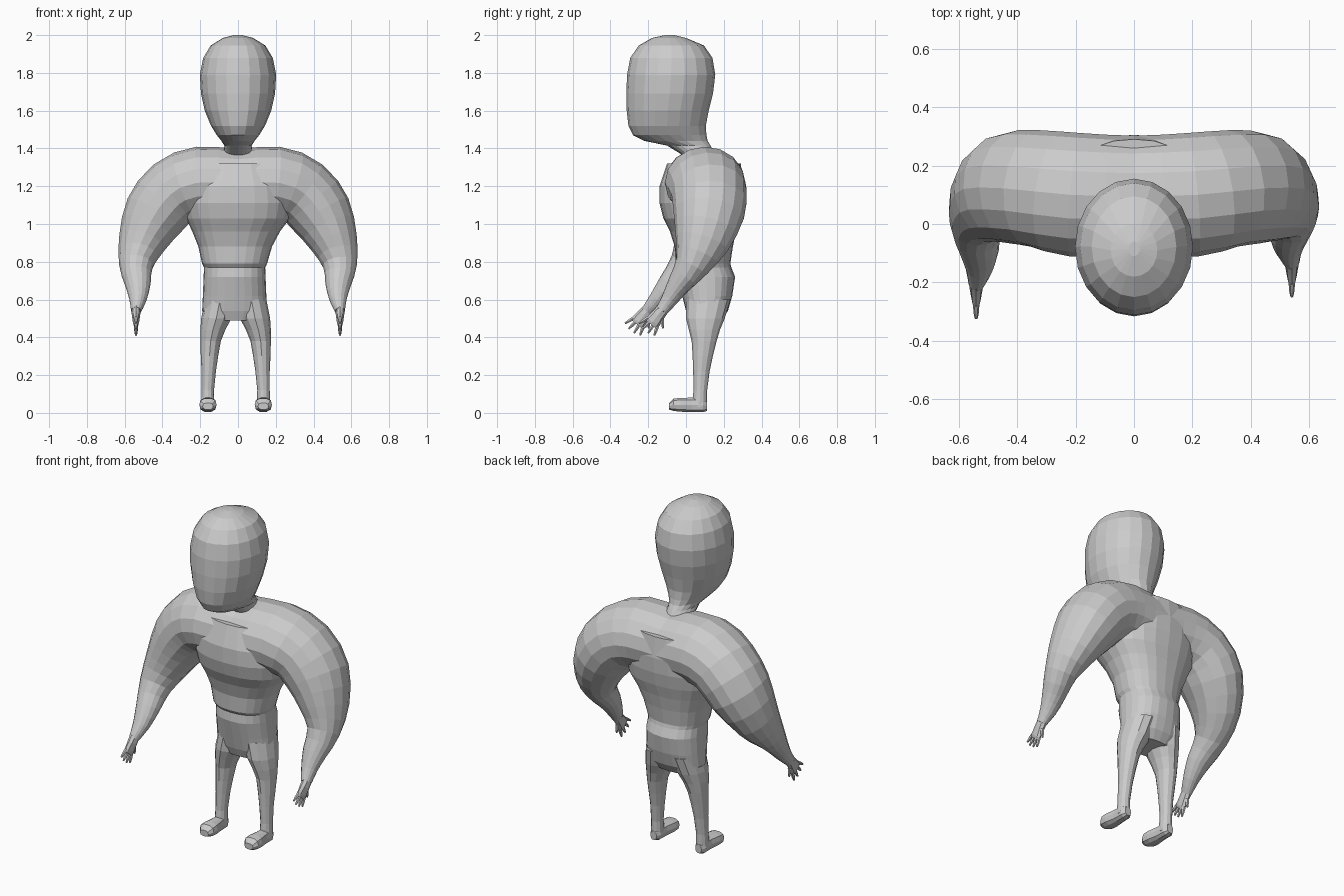
import bpy, bmesh, math
from mathutils import Vector

if "Cube" in bpy.data.objects:
    bpy.data.objects.remove(bpy.data.objects["Cube"])

GREY = (0.6, 0.6, 0.6, 1)
mat = bpy.data.materials.new("clay grey")
mat.use_nodes = True
mat.diffuse_color = GREY
mat.node_tree.nodes["Principled BSDF"].inputs["Base Color"].default_value = GREY

X, Y, Z = Vector((1, 0, 0)), Vector((0, 1, 0)), Vector((0, 0, 1))


def refine(rows, steps):
    """Catmull-Rom subdivision of a list of ring parameters."""
    out, last = [], len(rows) - 1
    for i in range(last):
        a, b, c, d = (rows[max(0, min(last, i + k))] for k in (-1, 0, 1, 2))
        for s in range(steps):
            t = s / steps
            out.append([q + 0.5 * t * (r - p + t * (2 * p - 5 * q + 4 * r - w + t * (3 * (q - r) + w - p)))
                        for p, q, r, w in zip(a, b, c, d)])
    return out + [list(rows[-1])]


def loft(name, rows, sides=20, axis=None, ref=Y, power=2.0):
    """Closed skin through elliptical rings: x, y, z, half width, half depth."""
    bm, rings = bmesh.new(), []
    centres = [Vector(r[:3]) for r in rows]
    for i, row in enumerate(rows):
        d = axis or (centres[min(i + 1, len(rows) - 1)] - centres[max(i - 1, 0)]).normalized()
        v = (ref - d * ref.dot(d)).normalized()
        u = v.cross(d)
        ring = []
        for k in range(sides):
            a = math.tau * k / sides
            c, s = math.cos(a), math.sin(a)
            c, s = (math.copysign(abs(n) ** (2 / power), n) for n in (c, s))
            ring.append(bm.verts.new(centres[i] + u * c * row[3] + v * s * row[4]))
        rings.append(ring)
    for a, b in zip(rings, rings[1:]):
        for k in range(sides):
            n = (k + 1) % sides
            bm.faces.new((a[k], a[n], b[n], b[k]))
    bm.faces.new(rings[0])
    bm.faces.new(rings[-1])
    bmesh.ops.recalc_face_normals(bm, faces=bm.faces)
    mesh = bpy.data.meshes.new(name)
    bm.to_mesh(mesh)
    bm.free()
    mesh.materials.append(mat)
    ob = bpy.data.objects.new(name, mesh)
    bpy.context.collection.objects.link(ob)
    return ob


def upright(rows):
    """Rows of z, centre x, half width, front y, back y."""
    return [(x, (f + b) / 2, z, w, (b - f) / 2) for z, x, w, f, b in rows]


# Head tapering into the neck
head = upright([
    (2.0, 0, .02, -.11, -.06), (1.985, 0, .08, -.18, 0), (1.945, 0, .145, -.25, .095),
    (1.88, 0, .184, -.295, .14), (1.79, 0, .202, -.312, .155), (1.69, 0, .196, -.316, .143),
    (1.6, 0, .176, -.314, .12), (1.52, 0, .143, -.305, .105), (1.47, 0, .112, -.28, .108),
    (1.44, 0, .088, -.22, .115), (1.415, 0, .072, -.1, .13), (1.36, 0, .08, -.01, .16)])
loft("head_and_neck", head, 20, Z)

# Torso from chest to hips
torso = upright([
    (1.32, 0, .22, -.1, .29), (1.2, 0, .28, -.14, .305), (1.11, 0, .29, -.14, .3),
    (1.03, 0, .275, -.12, .285), (.96, -.01, .232, -.085, .265), (.88, -.015, .195, -.06, .248),
    (.79, -.018, .172, -.055, .235), (.77, -.018, .162, -.04, .24), (.72, -.018, .164, -.045, .26),
    (.62, -.018, .168, -.02, .245), (.54, -.018, .172, 0, .222), (.49, -.018, .13, .02, .19)])
body = loft("body", torso, 24, Z, power=2.3)

# Shoulder yoke and both arms as one sweep, from hand to hand
arm = [(.2, .1, 1.22, .19, .212), (.34, .122, 1.17, .18, .2), (.44, .12, 1.05, .168, .188),
       (.51, .08, .9, .126, .145), (.54, .02, .78, .09, .092), (.53, -.055, .68, .068, .062),
       (.53, -.11, .6, .046, .044), (.54, -.155, .54, .027, .032)]


def reach(row, side):
    """Swing the forearm: the right hand reaches further forward."""
    x, y, z, w, d = row
    swing = max(0, min(1, (.95 - z) / .4))
    return (x * side, y + swing * (.025 if side > 0 else -.05), z, w, d)


sweep = [reach(r, -1) for r in reversed(arm)] + [(0, .095, 1.215, .182, .207)] + [reach(r, 1) for r in arm]
parts = [loft("arms", refine(sweep, 2), 16)]

# Legs, with feet
leg = upright([
    (.6, .07, .08, .0, .235), (.5, .09, .08, .0, .205), (.44, .108, .066, .015, .18),
    (.38, .12, .054, .03, .162), (.3, .126, .046, .035, .142), (.22, .13, .038, .038, .125),
    (.12, .135, .033, .04, .112), (.03, .135, .035, .03, .112)])
foot = [(.135, .112, .036, .02, .026), (.135, .09, .04, .034, .038), (.134, .03, .042, .036, .04),
        (.134, -.03, .043, .046, .038), (.134, -.065, .043, .046, .034), (.134, -.09, .035, .028, .018)]
for side, label in ((1, "left"), (-1, "right")):
    shift = 0 if side > 0 else -.025

    def place(rows):
        return [(r[0] * side + shift, *r[1:]) for r in rows]
    parts.append(loft(label + "_leg", place(leg), 12, Z))
    loft(label + "_foot", place(foot), 10, Y, Z, 2.6)

    # Hand: flat palm with fanned fingers and a thumb
    wrist = Vector(reach(arm[-1], side)[:3])
    ahead = Vector((0, -.62, -.78)).normalized()
    across = X.cross(ahead)
    palm = [(*(wrist + ahead * t), w, d) for t, w, d in
            ((-.02, .026, .032), (.03, .022, .036), (.075, .017, .042), (.09, .011, .038))]
    loft(label + "_palm", palm, 8)
    for n in range(5):
        thumb = n == 4
        spread = (n - 1.5) * .022 if not thumb else .03
        root = wrist + ahead * (.03 if thumb else .075) + across * spread
        aim = (ahead + across * spread * (30 if thumb else 11)).normalized()
        length = .05 if thumb else .066 - abs(n - 1.5) * .008
        loft(f"{label}_finger_{n + 1}", [(*(root + aim * t * length), r, r)
             for t, r in ((0, .011), (.6, .009), (1, .005))], 6)

# Weld arms and legs into the body skin
bpy.context.view_layer.objects.active = body
for part in parts:
    mod = body.modifiers.new("union", "BOOLEAN")
    mod.operation, mod.solver, mod.object = "UNION", "EXACT", part
    bpy.ops.object.modifier_apply(modifier=mod.name)
    bpy.data.objects.remove(part)
